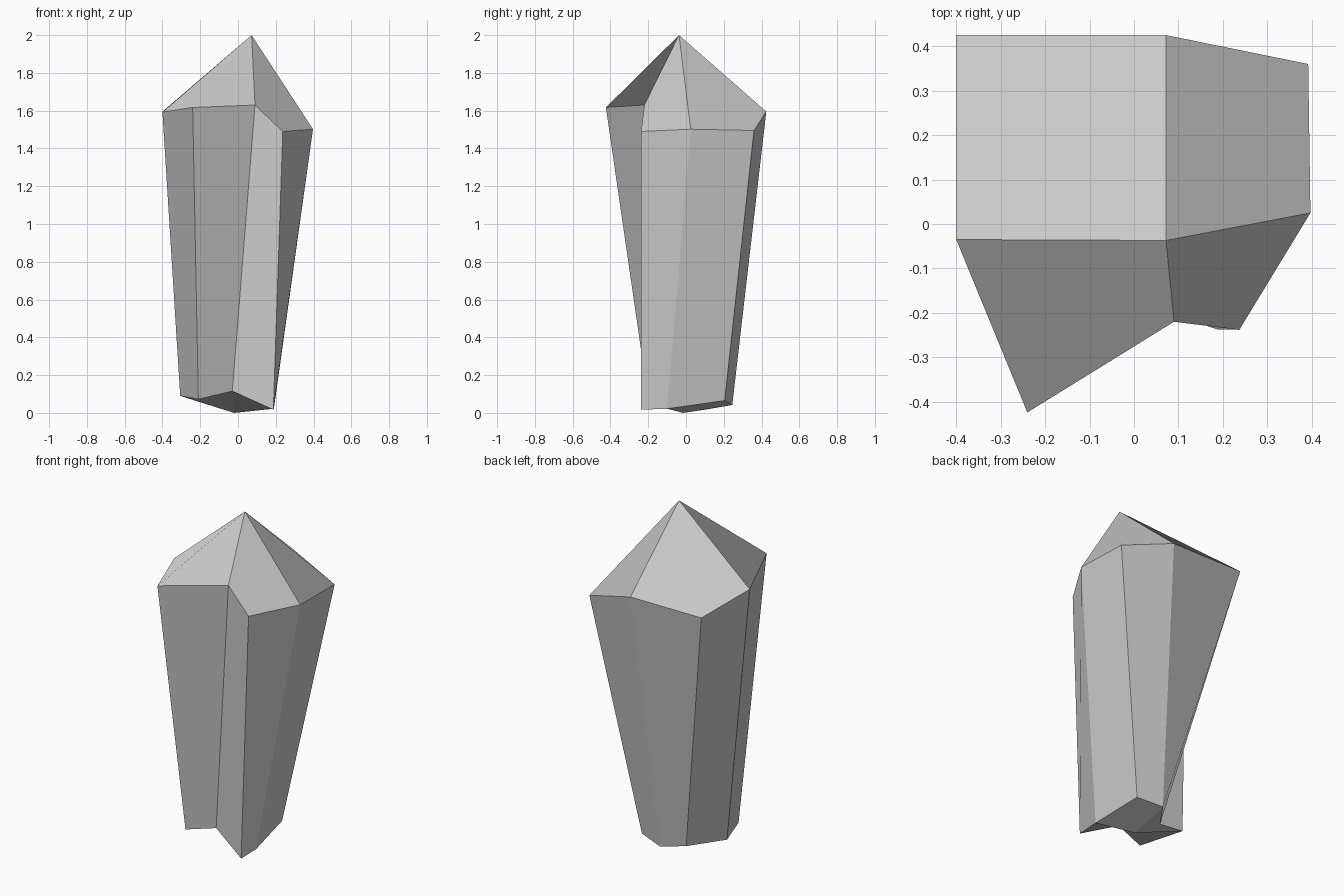
import bpy
import bmesh

if "Cube" in bpy.data.objects:
    bpy.data.objects.remove(bpy.data.objects["Cube"])

# Crystal: uneven eight-sided shaft with a quad-faced point at each end
tip = (0.072, -0.037, 2.0)
base = (-0.02, -0.015, 0.0)

# Rings run counter-clockwise seen from above, starting at the left
upper_ring = [(-0.40, -0.035, 1.592), (-0.24, -0.424, 1.617),
              (0.09, -0.22, 1.63), (0.237, -0.238, 1.49),
              (0.397, 0.025, 1.502), (0.392, 0.36, 1.495),
              (0.072, 0.425, 1.595), (-0.40, 0.425, 1.595)]
lower_ring = [(-0.306, 0.047, 0.09), (-0.21, -0.20, 0.072),
              (-0.03, -0.165, 0.115), (0.187, -0.237, 0.017),
              (0.19, -0.10, 0.022), (0.15, 0.205, 0.065),
              (0.0, 0.245, 0.042), (-0.085, 0.12, 0.02)]

bm = bmesh.new()
top = [bm.verts.new(p) for p in upper_ring]
low = [bm.verts.new(p) for p in lower_ring]
tip_v = bm.verts.new(tip)
base_v = bm.verts.new(base)
n = len(top)

# Shaft walls
for i in range(n):
    j = (i + 1) % n
    bm.faces.new((low[i], low[j], top[j], top[i]))

# Pointed ends: each quad spans two ring sides
for i in range(0, n, 2):
    j, k = i + 1, (i + 2) % n
    bm.faces.new((tip_v, top[i], top[j], top[k]))
    bm.faces.new((low[k], low[j], low[i], base_v))

mesh = bpy.data.meshes.new("crystal")
bm.to_mesh(mesh)
bm.free()
bpy.context.collection.objects.link(bpy.data.objects.new("crystal", mesh))
